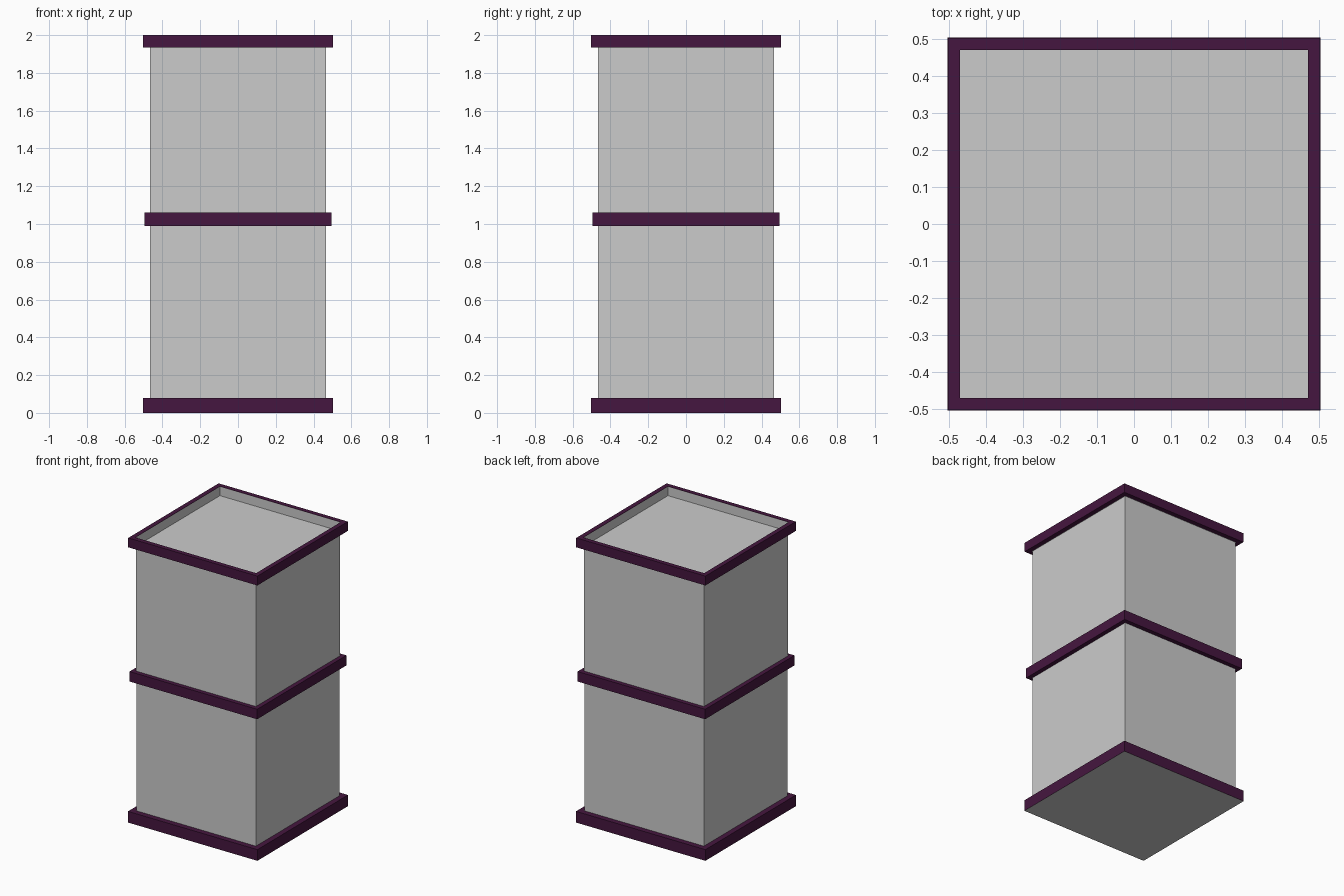
import bpy, bmesh

if "Cube" in bpy.data.objects:
    bpy.data.objects.remove(bpy.data.objects["Cube"])

purple = bpy.data.materials.new("dark_purple")
purple.diffuse_color = (0.06, 0.008, 0.05, 1)
purple.use_nodes = True
purple.node_tree.nodes["Principled BSDF"].inputs["Base Color"].default_value = purple.diffuse_color


def finish(name, bm, mat=None):
    mesh = bpy.data.meshes.new(name)
    bm.to_mesh(mesh)
    bm.free()
    obj = bpy.data.objects.new(name, mesh)
    bpy.context.collection.objects.link(obj)
    if mat:
        mesh.materials.append(mat)
    return obj


def square(bm, half, z):
    return [bm.verts.new((sx * half, sy * half, z))
            for sx, sy in ((-1, -1), (1, -1), (1, 1), (-1, 1))]


def bridge(bm, loops, closed=False):
    # Join successive square loops with quads
    pairs = list(zip(loops, loops[1:] + loops[:1]))
    for a, b in pairs if closed else pairs[:-1]:
        for i in range(4):
            j = (i + 1) % 4
            bm.faces.new((a[i], a[j], b[j], b[i]))


def band(name, outer, inner, z0, z1):
    # Square frame swept from a rectangular cross-section
    bm = bmesh.new()
    loops = [square(bm, h, z) for h, z in
             ((outer, z0), (outer, z1), (inner, z1), (inner, z0))]
    bridge(bm, loops, closed=True)
    finish(name, bm, purple)


def panels(name, half, z0, z1):
    # Four side panels of one storey
    bm = bmesh.new()
    bridge(bm, [square(bm, half, z0), square(bm, half, z1)])
    finish(name, bm)


# Purple frames
band("bottom_frame", 0.503, 0.464, 0.0, 0.078)
band("middle_frame", 0.496, 0.46, 0.99, 1.06)
band("top_frame", 0.502, 0.47, 1.934, 2.0)

# Grey body panels
panels("lower_panels", 0.465, 0.0, 1.02)
panels("upper_panels", 0.466, 1.02, 1.935)

# Grey base plate under the whole footprint
bm = bmesh.new()
bm.faces.new(square(bm, 0.503, -0.0005)[::-1])
finish("base_plate", bm)

# Recessed roof tray: floor with walls lining the top frame
bm = bmesh.new()
floor = square(bm, 0.469, 1.935)
bm.faces.new(floor)
bridge(bm, [square(bm, 0.469, 1.999), floor])
finish("roof_tray", bm)
